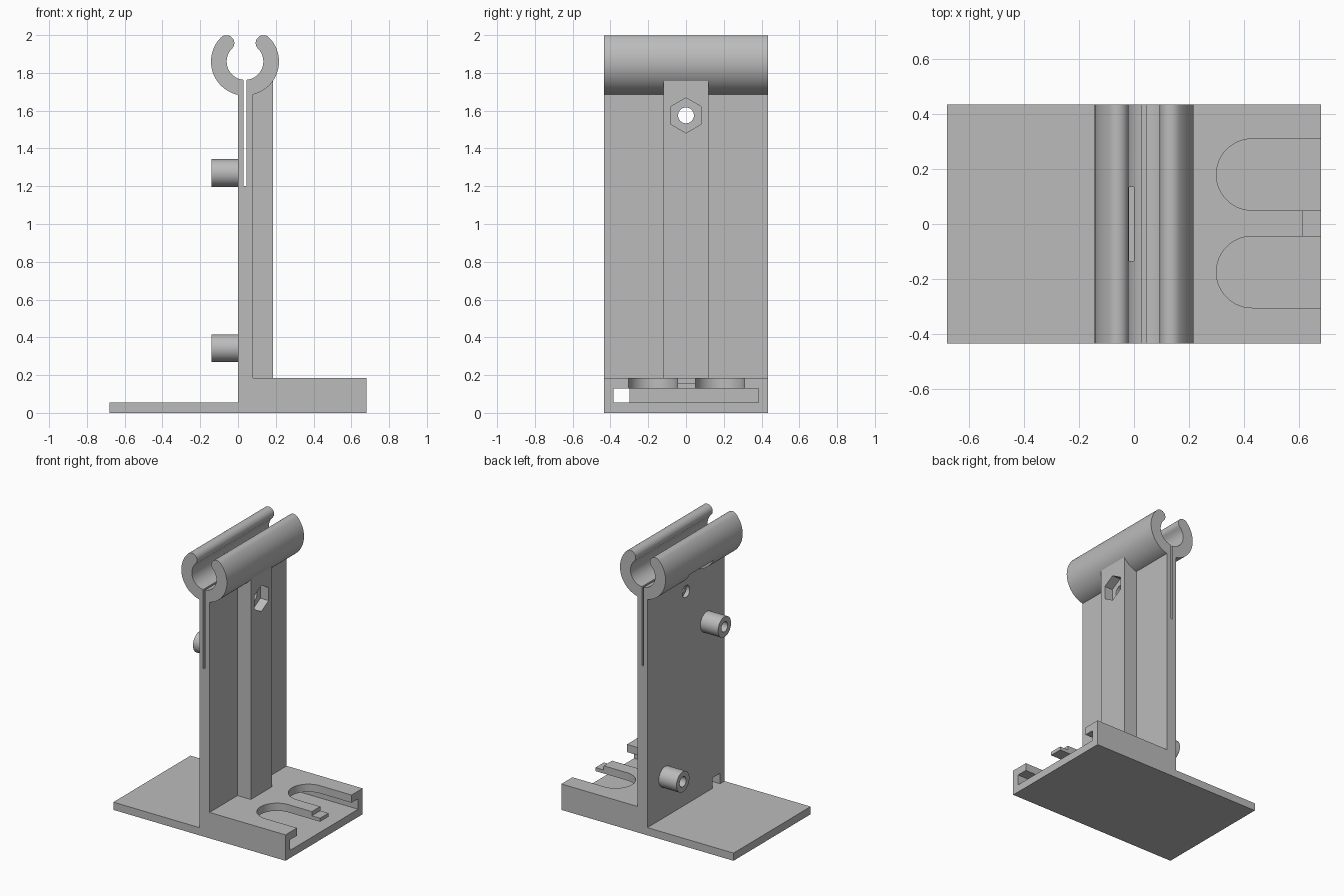
import bpy
import bmesh
from math import acos, cos, sin, pi, radians
from mathutils import Vector

if "Cube" in bpy.data.objects:
    bpy.data.objects.remove(bpy.data.objects["Cube"])

grey = bpy.data.materials.new("plain grey")
grey.use_nodes = True
grey.diffuse_color = (0.5, 0.5, 0.5, 1)
grey.node_tree.nodes["Principled BSDF"].inputs["Base Color"].default_value = (0.5, 0.5, 0.5, 1)


def arc(cx, cy, r, start, end, n):
    """Points along an arc, angles in radians."""
    return [(cx + r * cos(start + (end - start) * i / n),
             cy + r * sin(start + (end - start) * i / n)) for i in range(n + 1)]


def prism(name, pts, axis, lo, hi):
    """Extrude a 2D outline along an axis; the outline uses the other two axes in order."""
    def place(p, d):
        v = list(p)
        v.insert("xyz".index(axis), d)
        return v
    bm = bmesh.new()
    face = bm.faces.new([bm.verts.new(place(p, lo)) for p in pts])
    new = bmesh.ops.extrude_face_region(bm, geom=[face])["geom"]
    shift = Vector(place((0, 0), hi - lo))
    bmesh.ops.translate(bm, vec=shift, verts=[v for v in new if isinstance(v, bmesh.types.BMVert)])
    bmesh.ops.recalc_face_normals(bm, faces=bm.faces)
    mesh = bpy.data.meshes.new(name)
    bm.to_mesh(mesh)
    bm.free()
    mesh.materials.append(grey)
    ob = bpy.data.objects.new(name, mesh)
    bpy.context.collection.objects.link(ob)
    return ob


def box(name, x, y, z):
    return prism(name, [(x[0], y[0]), (x[1], y[0]), (x[1], y[1]), (x[0], y[1])], "z", *z)


def rod(name, y, z, r, x0, x1, n=40, turn=0.0):
    return prism(name, arc(y, z, r, turn, turn + 2 * pi, n)[:-1], "x", x0, x1)


def cut(ob, cutters):
    """Subtract cutters from a part, apply, and shade."""
    for c in cutters:
        c.hide_render = True
        mod = ob.modifiers.new("cut", "BOOLEAN")
        mod.operation, mod.solver, mod.object = "DIFFERENCE", "EXACT", c
    bpy.ops.object.select_all(action="DESELECT")
    ob.select_set(True)
    bpy.context.view_layer.objects.active = ob
    for mod in list(ob.modifiers):
        bpy.ops.object.modifier_apply(modifier=mod.name)
    bpy.ops.object.shade_smooth_by_angle(angle=radians(30))


# Main dimensions
HALF_X, HALF_Y = 0.68, 0.435
PLATE, BLOCK, WALL = 0.055, 0.185, 0.08
CX, CZ, R_OUT, R_IN = 0.037, 1.86, 0.18, 0.097
R_MID, R_TIP = (R_OUT + R_IN) / 2, (R_OUT - R_IN) / 2
SLIT, SLIT_Z = 0.007, 1.2
HOLE_Z = 1.575

# Side profile: base, upright wall, slit and open clip ring
a_right = -acos((WALL - CX) / R_OUT)
a_left = 2 * pi - acos(-CX / R_OUT)
a_slit = acos(SLIT / R_IN)
q = pi / 4
tip = R_MID * cos(q)
profile = [(-HALF_X, 0), (HALF_X, 0), (HALF_X, BLOCK), (WALL, BLOCK)]
profile += arc(CX, CZ, R_OUT, a_right, q, 28)
profile += arc(CX + tip, CZ + tip, R_TIP, q, q + pi, 14)[1:-1]
profile += arc(CX, CZ, R_IN, q, -a_slit, 28)
profile += [(CX + SLIT, SLIT_Z), (CX - SLIT, SLIT_Z)]
profile += arc(CX, CZ, R_IN, pi + a_slit, 3 * q, 28)
profile += arc(CX - tip, CZ + tip, R_TIP, -q, 3 * q, 14)[1:-1]
profile += arc(CX, CZ, R_OUT, 3 * q, a_left, 28)
profile += [(0, PLATE), (-HALF_X, PLATE)]
stand = prism("stand_body", profile, "y", -HALF_Y, HALF_Y)

# Stiffening rib behind the wall
rib = box("rib", (0.06, BLOCK), (-0.12, 0.12), (0.17, 1.76))

# Cutters
bolt = rod("bolt_hole_cutter", 0, HOLE_Z, 0.042, -0.05, 0.3)
nut = rod("nut_pocket_cutter", 0, HOLE_Z, 0.093, 0.12, 0.3, 6, pi / 2)
cavity = box("cavity_cutter", (WALL, 0.75), (-0.385, 0.385), (PLATE, 0.13))
passage = box("passage_cutter", (-0.02, 0.1), (-0.385, -0.3), (PLATE, 0.13))
relief = box("clip_relief_cutter", (-0.3, 0), (-0.135, 0.135), (1.5, 1.78))
step = box("tongue_step_cutter", (0.615, 0.75), (-0.06, 0.06), (0.155, 0.25))
slots = []
for y in (-0.175, 0.18):
    outline = arc(0.43, y, 0.13, pi / 2, 3 * pi / 2, 28) + [(0.75, y - 0.13), (0.75, y + 0.13)]
    slots.append(prism("slot_cutter", outline, "z", 0.1, 0.25))

cut(stand, [cavity, passage, relief, bolt, step] + slots)
cut(rib, [bolt, nut])

# Hollow mounting pegs
peg_cutters = []
for name, y, z in (("upper_peg", -0.235, 1.27), ("lower_peg", 0.235, 0.343)):
    peg = rod(name, y, z, 0.073, -0.14, 0.01)
    bore = rod("bore_cutter", y, z, 0.036, -0.2, -0.005, 28)
    cut(peg, [bore])
    peg_cutters.append(bore)

# Remove the helpers
for c in [bolt, nut, cavity, passage, relief, step] + slots + peg_cutters:
    bpy.data.objects.remove(c)
